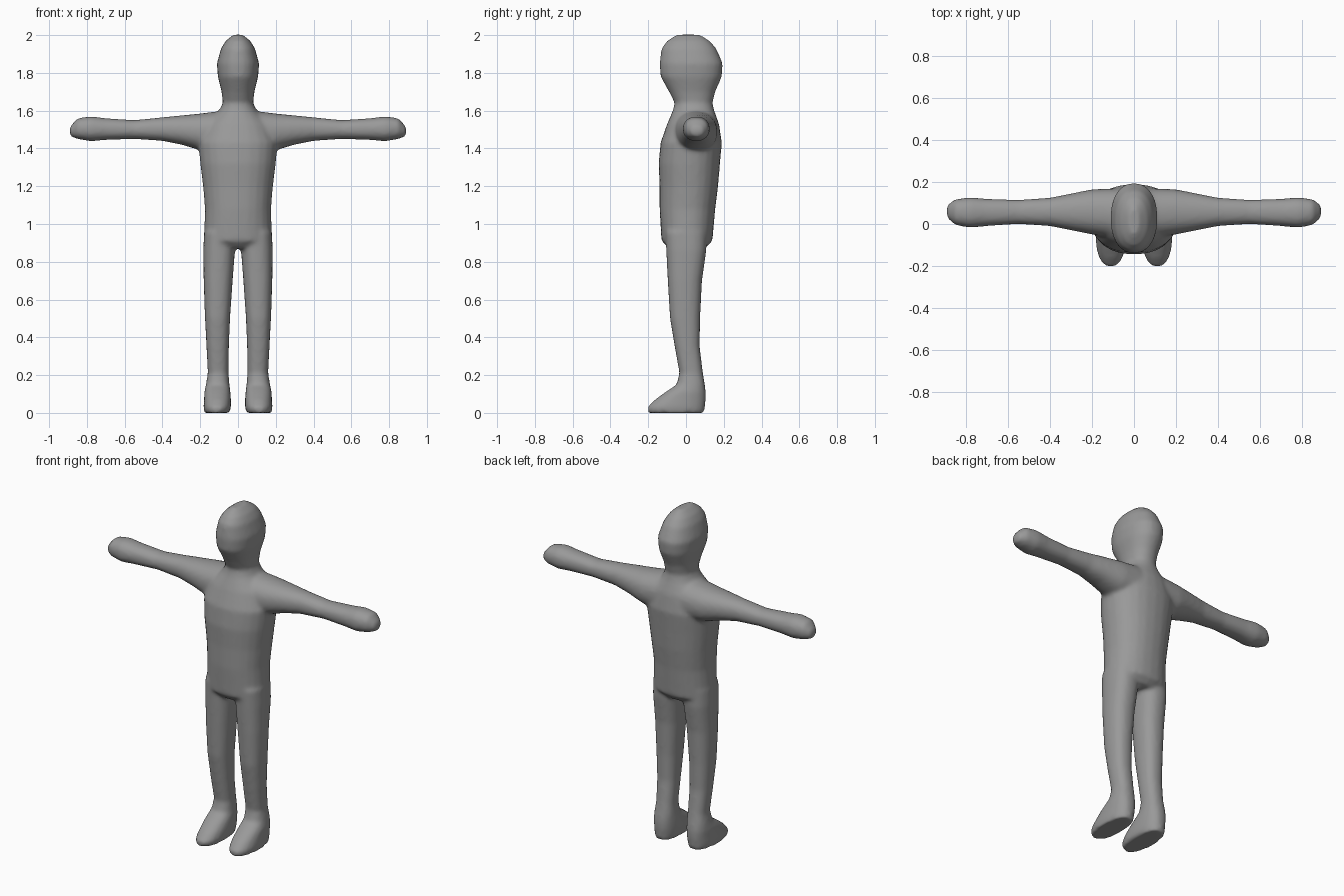
import bpy
import bmesh
import math

SIDES = 24

default_cube = bpy.data.objects.get("Cube")
if default_cube:
    bpy.data.objects.remove(default_cube, do_unlink=True)


def rounded(value, power):
    """Superellipse term: a lower power gives a squarer cross-section."""
    return math.copysign(abs(value) ** power, value)


def loft(mesh, sections, place, power=0.9):
    """Skin a closed tube through (position, low_a, high_a, low_b, high_b) sections."""
    rings = []
    for position, low_a, high_a, low_b, high_b in sections:
        centre_a, radius_a = (low_a + high_a) / 2, (high_a - low_a) / 2
        centre_b, radius_b = (low_b + high_b) / 2, (high_b - low_b) / 2
        ring = []
        for step in range(SIDES):
            angle = math.tau * step / SIDES
            a = centre_a + radius_a * rounded(math.cos(angle), power)
            b = centre_b + radius_b * rounded(math.sin(angle), power)
            ring.append(mesh.verts.new(place(position, a, b)))
        rings.append(ring)
    for lower, upper in zip(rings, rings[1:]):
        for step in range(SIDES):
            following = (step + 1) % SIDES
            mesh.faces.new((lower[step], lower[following],
                            upper[following], upper[step]))
    mesh.faces.new(list(reversed(rings[0])))
    mesh.faces.new(rings[-1])


# Torso, neck and head: height, half width, front, back
trunk_profile = [
    (0.87, 0.10, -0.09, 0.10),
    (0.91, 0.18, -0.13, 0.14),
    (1.08, 0.175, -0.14, 0.155),
    (1.2, 0.185, -0.14, 0.17),
    (1.32, 0.2, -0.145, 0.18),
    (1.43, 0.21, -0.135, 0.19),
    (1.53, 0.17, -0.1, 0.175),
    (1.6, 0.1, -0.07, 0.15),
    (1.64, 0.08, -0.06, 0.14),
    (1.7, 0.087, -0.09, 0.155),
    (1.78, 0.107, -0.135, 0.19),
    (1.85, 0.112, -0.14, 0.195),
    (1.93, 0.09, -0.13, 0.16),
    (1.97, 0.065, -0.1, 0.125),
    (2.002, 0.025, -0.05, 0.075),
]

# Arm and hand: distance out, front, back, bottom, top
arm_profile = [
    (0.08, -0.07, 0.17, 1.37, 1.6),
    (0.2, -0.05, 0.165, 1.39, 1.585),
    (0.3, -0.03, 0.145, 1.42, 1.575),
    (0.4, -0.01, 0.125, 1.44, 1.565),
    (0.55, 0, 0.115, 1.45, 1.55),
    (0.7, -0.01, 0.12, 1.445, 1.56),
    (0.78, -0.018, 0.127, 1.438, 1.57),
    (0.85, -0.005, 0.118, 1.45, 1.56),
    (0.89, 0.03, 0.09, 1.465, 1.515),
]

# Leg and foot: height, inner side, outer side, front, back
leg_profile = [
    (0, 0.045, 0.178, -0.2, 0.098),
    (0.03, 0.037, 0.183, -0.205, 0.1),
    (0.07, 0.037, 0.18, -0.165, 0.105),
    (0.11, 0.04, 0.178, -0.11, 0.105),
    (0.15, 0.045, 0.17, -0.05, 0.1),
    (0.21, 0.05, 0.16, -0.035, 0.09),
    (0.35, 0.048, 0.167, -0.06, 0.073),
    (0.5, 0.042, 0.175, -0.085, 0.075),
    (0.7, 0.028, 0.182, -0.097, 0.085),
    (0.86, 0.016, 0.184, -0.105, 0.108),
    (0.96, 0.015, 0.18, -0.11, 0.11),
]

figure = bmesh.new()
loft(figure,
     [(height, -half, half, front, back) for height, half, front, back in trunk_profile],
     lambda height, across, depth: (across, depth, height))
for side in (1, -1):
    loft(figure, arm_profile,
         lambda out, depth, height: (side * out, depth, height))
    loft(figure, leg_profile,
         lambda height, across, depth: (side * across, depth, height), power=0.85)
bmesh.ops.recalc_face_normals(figure, faces=figure.faces)

body_mesh = bpy.data.meshes.new("body")
figure.to_mesh(body_mesh)
figure.free()
body = bpy.data.objects.new("body", body_mesh)
bpy.context.collection.objects.link(body)

# Plain grey skin
grey = bpy.data.materials.new("plain grey")
grey.use_nodes = True
grey_value = (0.32, 0.32, 0.32, 1)
grey.diffuse_color = grey_value
grey.node_tree.nodes["Principled BSDF"].inputs["Base Color"].default_value = grey_value
body_mesh.materials.append(grey)

# Fuse the limbs into one skin and soften the joints
fuse = body.modifiers.new("fuse", "REMESH")
fuse.mode = "VOXEL"
fuse.voxel_size = 0.011
fuse.use_smooth_shade = True
soften = body.modifiers.new("soften", "SMOOTH")
soften.factor = 0.5
soften.iterations = 8
